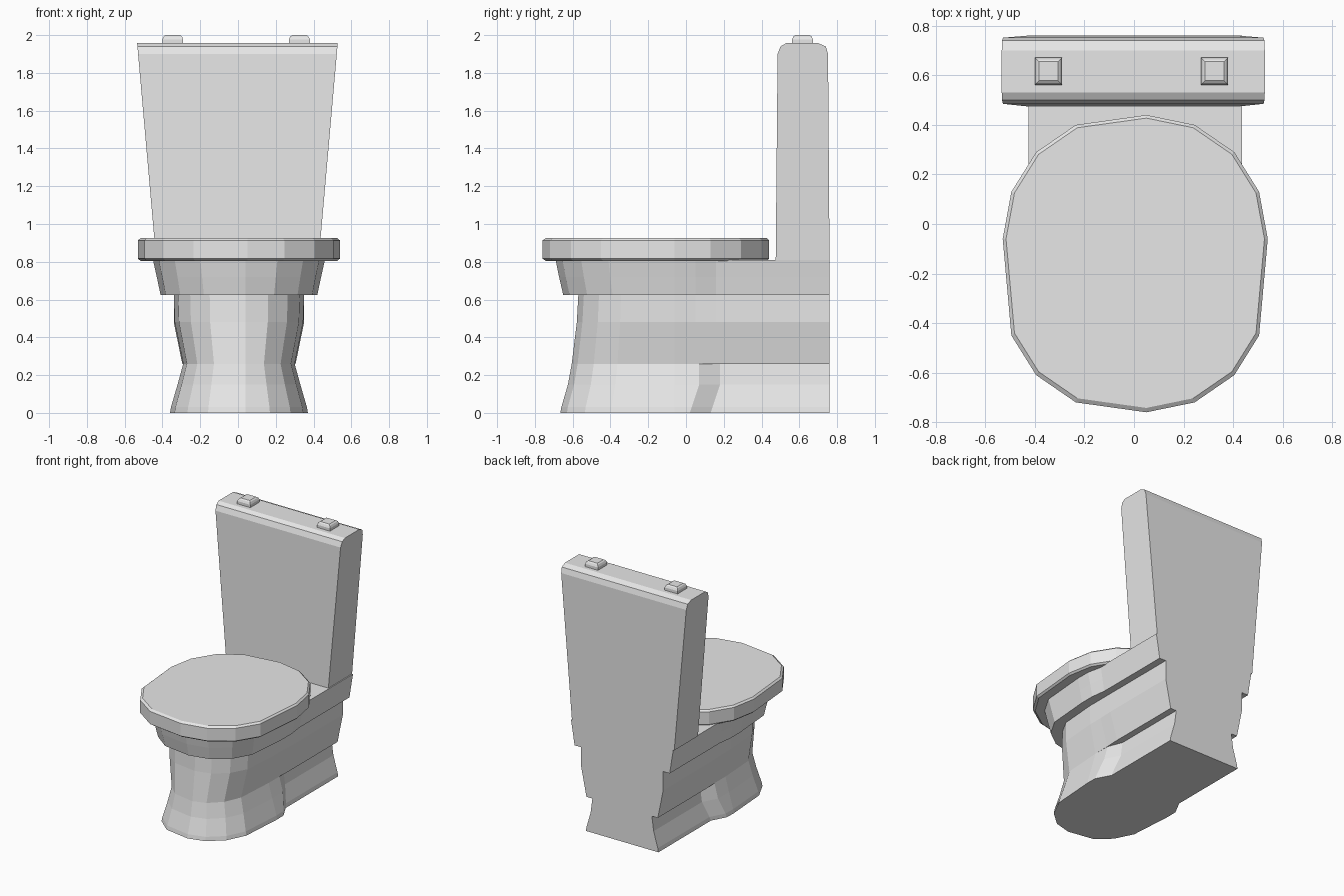
import bpy, bmesh

cube = bpy.data.objects.get("Cube")
if cube:
    bpy.data.objects.remove(cube, do_unlink=True)

mat = bpy.data.materials.new("pale_grey")
mat.use_nodes = True
GREY = (0.8, 0.8, 0.8, 1)
mat.diffuse_color = GREY
mat.node_tree.nodes["Principled BSDF"].inputs["Base Color"].default_value = GREY

# Seat outline, right-hand half: front arc to the widest point, then the rear arc
FRONT = [(0.24, -0.72), (0.40, -0.61), (0.50, -0.45), (0.535, -0.06)]
REAR = [(0.50, 0.13), (0.40, 0.29), (0.24, 0.40)]
WIDE, WIDE_Y, TIP_Y = 0.535, -0.06, -0.76
BACK_Y = 0.76


def loft(name, rings):
    """Skin a stack of equal-length closed rings and cap both ends."""
    bm = bmesh.new()
    loops = [[bm.verts.new(p) for p in ring] for ring in rings]
    n = len(loops[0])
    for a, b in zip(loops, loops[1:]):
        for i in range(n):
            j = (i + 1) % n
            bm.faces.new((a[i], a[j], b[j], b[i]))
    bm.faces.new(loops[0])
    bm.faces.new(loops[-1])
    bmesh.ops.remove_doubles(bm, verts=bm.verts, dist=0.0005)
    bmesh.ops.recalc_face_normals(bm, faces=bm.faces)
    mesh = bpy.data.meshes.new(name)
    bm.to_mesh(mesh)
    bm.free()
    mesh.materials.append(mat)
    obj = bpy.data.objects.new(name, mesh)
    bpy.context.collection.objects.link(obj)
    return obj


def mirrored(half, z, shift):
    """Close a half outline across x = 0."""
    left = [(-x, y) for x, y in reversed(half)]
    return [(x + shift, y, z) for x, y in half + left]


def lid_ring(z, s):
    ring = mirrored([(x * s, WIDE_Y + (y - WIDE_Y) * s) for x, y in FRONT + REAR], z, 0.005)
    k = len(FRONT + REAR)
    ring.insert(k, (0.05, WIDE_Y + 0.50 * s, z))
    ring.append((0.05, WIDE_Y + (TIP_Y - WIDE_Y) * s, z))
    return ring


def body_ring(z, wide, front_y, back_wide, neck_y):
    """Rounded nose, side shoulders, then a straight run to the back."""
    sx = wide / WIDE
    sy = (front_y - WIDE_Y) / (TIP_Y - WIDE_Y)
    half = [(x * sx, WIDE_Y + (y - WIDE_Y) * sy) for x, y in FRONT]
    half += [(wide * 0.97 + back_wide * 0.03, neck_y),
             (back_wide, neck_y + 0.11), (back_wide, BACK_Y)]
    ring = mirrored(half, z, 0.005)
    ring.append((0.04, front_y, z))
    return ring


# Closed lid with a narrow bevel on both edges
loft("lid", [lid_ring(0.805, 0.975), lid_ring(0.817, 1),
             lid_ring(0.913, 1), lid_ring(0.925, 0.975)])

# Bowl rim and rear deck
loft("bowl_rim", [body_ring(0.625, 0.415, -0.65, 0.40, 0.05),
                  body_ring(0.72, 0.435, -0.672, 0.415, 0.05),
                  body_ring(0.81, 0.455, -0.69, 0.43, 0.05)])

# Waisted pedestal with a stepped-in rear foot
loft("pedestal", [body_ring(*r) for r in (
    (0.0, 0.365, -0.665, 0.305, 0.02),
    (0.03, 0.36, -0.66, 0.30, 0.03),
    (0.15, 0.325, -0.625, 0.265, 0.07),
    (0.26, 0.295, -0.605, 0.25, 0.07),
    (0.26, 0.295, -0.605, 0.30, 0.07),
    (0.48, 0.34, -0.578, 0.345, 0.05),
    (0.625, 0.345, -0.57, 0.345, 0.05))])

# Cistern: side profile swept across, flaring towards the top
profile = [(0.475, 0.81), (0.485, 1.90), (0.50, 1.94), (0.53, 1.957),
           (0.70, 1.957), (0.74, 1.94), (0.752, 1.90), (BACK_Y, 0.81)]
loft("cistern", [[(side * (0.43 + (z - 0.81) * 0.088) - 0.003, y, z) for y, z in profile]
                 for side in (-1, 1)])


# Flush buttons with chamfered tops
def button_ring(cx, z, r):
    return [(cx + a * r, 0.617 + b * r, z) for a, b in ((-1, -1), (1, -1), (1, 1), (-1, 1))]


for name, cx in (("right_button", -0.345), ("left_button", 0.325)):
    loft(name, [button_ring(cx, 1.95, 0.055), button_ring(cx, 1.978, 0.055),
                button_ring(cx, 1.993, 0.048), button_ring(cx, 2.0, 0.038)])
